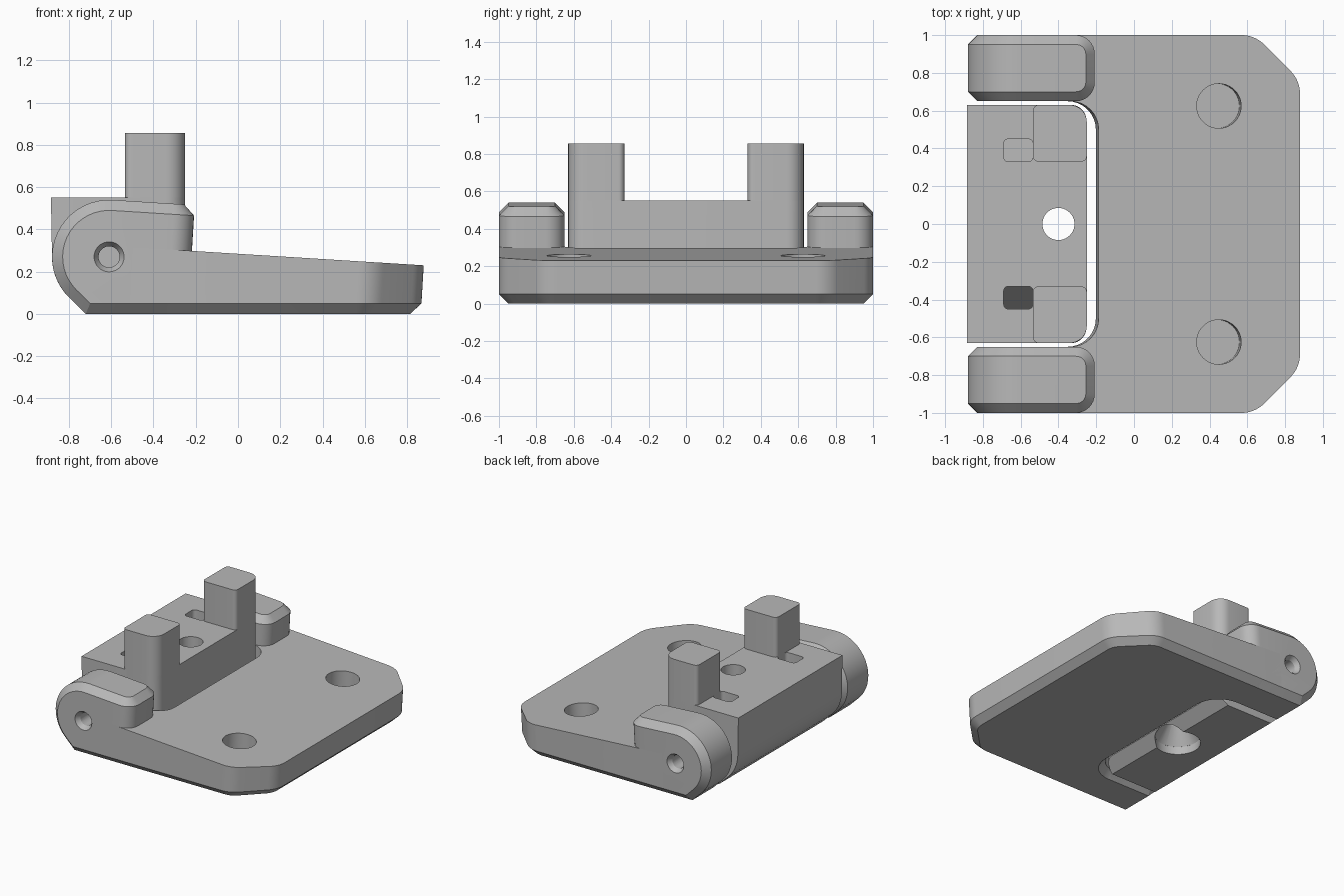
import bpy, bmesh, math
from mathutils import Matrix, Vector

if "Cube" in bpy.data.objects:
    bpy.data.objects.remove(bpy.data.objects["Cube"], do_unlink=True)

GREY = (0.48, 0.48, 0.48, 1)
mat = bpy.data.materials.new("plain grey")
mat.use_nodes = True
mat.diffuse_color = GREY
mat.node_tree.nodes["Principled BSDF"].inputs["Base Color"].default_value = GREY

PIN = Vector((-0.61, 0, 0.27))   # hinge axis
HINGE_R = 0.27
CHAMFER = 0.05


def finish(name, bm):
    bmesh.ops.recalc_face_normals(bm, faces=bm.faces)
    me = bpy.data.meshes.new(name)
    bm.to_mesh(me)
    bm.free()
    me.materials.append(mat)
    ob = bpy.data.objects.new(name, me)
    bpy.context.collection.objects.link(ob)
    return ob


def rounded(corners, segs=8):
    """Plan outline from (x, y, radius) corners."""
    out = []
    for i, (x, y, r) in enumerate(corners):
        p = Vector((x, y))
        if not r:
            out.append(p)
            continue
        a = (Vector(corners[i - 1][:2]) - p).normalized()
        b = (Vector(corners[(i + 1) % len(corners)][:2]) - p).normalized()
        half = a.angle(b) / 2
        centre = p + (a + b).normalized() * r / math.sin(half)
        start = p + a * r / math.tan(half) - centre
        end = p + b * r / math.tan(half) - centre
        for k in range(segs + 1):
            t = k / segs
            v = start * math.sin((1 - t) * (math.pi / 2 - half) * 2) + end * math.sin(t * (math.pi / 2 - half) * 2)
            out.append(centre + v.normalized() * r)
    return out


def prism(points, lo, hi):
    """Upright prism: returns a bmesh with caps at lo and hi."""
    bm = bmesh.new()
    face = bm.faces.new([bm.verts.new((p[0], p[1], lo)) for p in points])
    new = bmesh.ops.extrude_face_region(bm, geom=[face])["geom"]
    for v in new:
        if isinstance(v, bmesh.types.BMVert):
            v.co.z = hi
    bmesh.ops.recalc_face_normals(bm, faces=bm.faces)
    return bm


def side_prism(points, lo, hi):
    """Prism of an (x, z) profile running along y."""
    bm = prism(points, lo, hi)
    for v in bm.verts:
        v.co = (v.co.x, v.co.z, v.co.y)
    bmesh.ops.recalc_face_normals(bm, faces=bm.faces)
    return bm


def bevel(bm, edges, offset, segs=1):
    bmesh.ops.bevel(bm, geom=edges, offset=offset, offset_type='OFFSET', segments=segs,
                    profile=0.5, affect='EDGES', clamp_overlap=False)
    bmesh.ops.recalc_face_normals(bm, faces=bm.faces)


def runs_along_y(e):
    a, b = e.verts
    return abs(a.co.y - b.co.y) > 0.9 * e.calc_length()


def round_end(bm, limit, radius):
    """Round the upright edges beyond x = limit."""
    bevel(bm, [e for e in bm.edges if all(v.co.x > limit for v in e.verts)
               and abs(e.verts[0].co.z - e.verts[1].co.z) > 0.2], radius, 8)


def frustum(r1, r2, start, end):
    """Cutter running from start to end."""
    start, end = Vector(start), Vector(end)
    d = end - start
    bm = bmesh.new()
    bmesh.ops.create_cone(bm, cap_ends=True, segments=40, radius1=r1, radius2=r2, depth=d.length,
                          matrix=Matrix.Translation((start + end) / 2)
                          @ d.to_track_quat('Z', 'Y').to_matrix().to_4x4())
    return finish("cutter", bm)


def cut(ob, cutters):
    for c in cutters:
        c.hide_render = True
        m = ob.modifiers.new("cut", 'BOOLEAN')
        m.operation, m.solver, m.object = 'DIFFERENCE', 'EXACT', c
        bpy.context.view_layer.objects.active = ob
        bpy.ops.object.modifier_apply(modifier=m.name)
        bpy.data.objects.remove(c, do_unlink=True)


def hinge_arc(stop):
    """Rounded hinge nose, from the bottom corner up to the angle stop."""
    steps = 18
    pts = [(-0.72, 0)]
    for k in range(steps + 1):
        a = math.radians(225 + (stop - 225) * k / steps)
        pts.append((PIN.x + HINGE_R * math.cos(a), PIN.z + HINGE_R * math.sin(a)))
    return pts


parts = []

# Base plate: U-shaped outline, chamfered underside, gently sloping top
half = [(0.88, 0.76, 0.17), (0.64, 1, 0.17), (-0.5, 1, 0), (-0.5, 0.65, 0), (-0.19, 0.65, 0.15)]
outline = half + [(x, -y, r) for x, y, r in reversed(half)]
bm = prism(rounded(outline), 0, 0.3)
bevel(bm, [e for e in bm.edges if all(v.co.z < 0.001 for v in e.verts)], CHAMFER)
for v in bm.verts:
    if v.co.z > 0.2:
        v.co.z = 0.2845 - 0.062 * v.co.x
    v.co.x += 0.06 * (v.co.z - 0.25)
plate = finish("base_plate", bm)
cut(plate, [frustum(0.118, 0.118, (0.44, y, 0.1), (0.456, y, 0.36)) for y in (-0.625, 0.625)])
parts.append(plate)

# Hinge ears: rounded nose, chamfered rim, pin hole with a countersink
for side, label in ((1, "back"), (-1, "front")):
    profile = hinge_arc(86) + [(-0.205, 0.515), (-0.236, 0)]
    bm = side_prism(profile, *sorted((0.65 * side, side)))
    round_end(bm, -0.3, 0.1)
    rim = [e for e in bm.edges if e.calc_face_angle(0) > math.radians(40)
           and not (runs_along_y(e) and e.verts[0].co.x < -0.5)]
    bevel(bm, rim, CHAMFER)
    ear = finish(label + "_hinge_ear", bm)
    at = lambda y: (PIN.x, y * side, PIN.z)
    cut(ear, [frustum(0.077, 0.05, at(1.01), at(0.965)), frustum(0.05, 0.05, at(1.01), at(0.7))])
    parts.append(ear)

# Pivot block between the ears
profile = hinge_arc(180) + [(-0.885, 0.55), (-0.25, 0.55), (-0.25, 0.08), (-0.33, 0)]
bm = side_prism(profile, -0.63, 0.63)
round_end(bm, -0.26, 0.09)
block = finish("pivot_block", bm)
cutters = [frustum(0.085, 0.085, (-0.4, 0, -0.1), (-0.4, 0, 0.7)),
           frustum(0.16, 0.16, (-0.4, 0, -0.1), (-0.4, 0, 0.06)),
           frustum(0.16, 0.08, (-0.4, 0, 0.059), (-0.4, 0, 0.19))]
# Small pockets with sloping floors
for side in (1, -1):
    ys = sorted((0.33 * side, 0.45 * side))
    pocket = [(x, y, 0.025) for x, y in ((-0.69, ys[0]), (-0.535, ys[0]), (-0.535, ys[1]), (-0.69, ys[1]))]
    bm = prism(rounded(pocket, 4), 0.3, 0.7)
    for v in bm.verts:
        if v.co.z < 0.5:
            v.co.z = 0.47 - 1.5 * (abs(v.co.y) - 0.33)
    cutters.append(finish("cutter", bm))
cut(block, cutters)
parts.append(block)

# Upright posts on the block
for side, label in ((1, "back"), (-1, "front")):
    corners = [(-0.535, 0.33, 0.03), (-0.25, 0.33, 0.03), (-0.25, 0.63, 0.09), (-0.535, 0.63, 0.03)]
    bm = prism(rounded([(x, y * side, r) for x, y, r in corners]), 0.5, 0.855)
    parts.append(finish(label + "_post", bm))

# Smooth curved walls, crisp edges
for ob in parts:
    bpy.ops.object.select_all(action='DESELECT')
    ob.select_set(True)
    bpy.context.view_layer.objects.active = ob
    bpy.ops.object.shade_smooth_by_angle(angle=math.radians(25))
